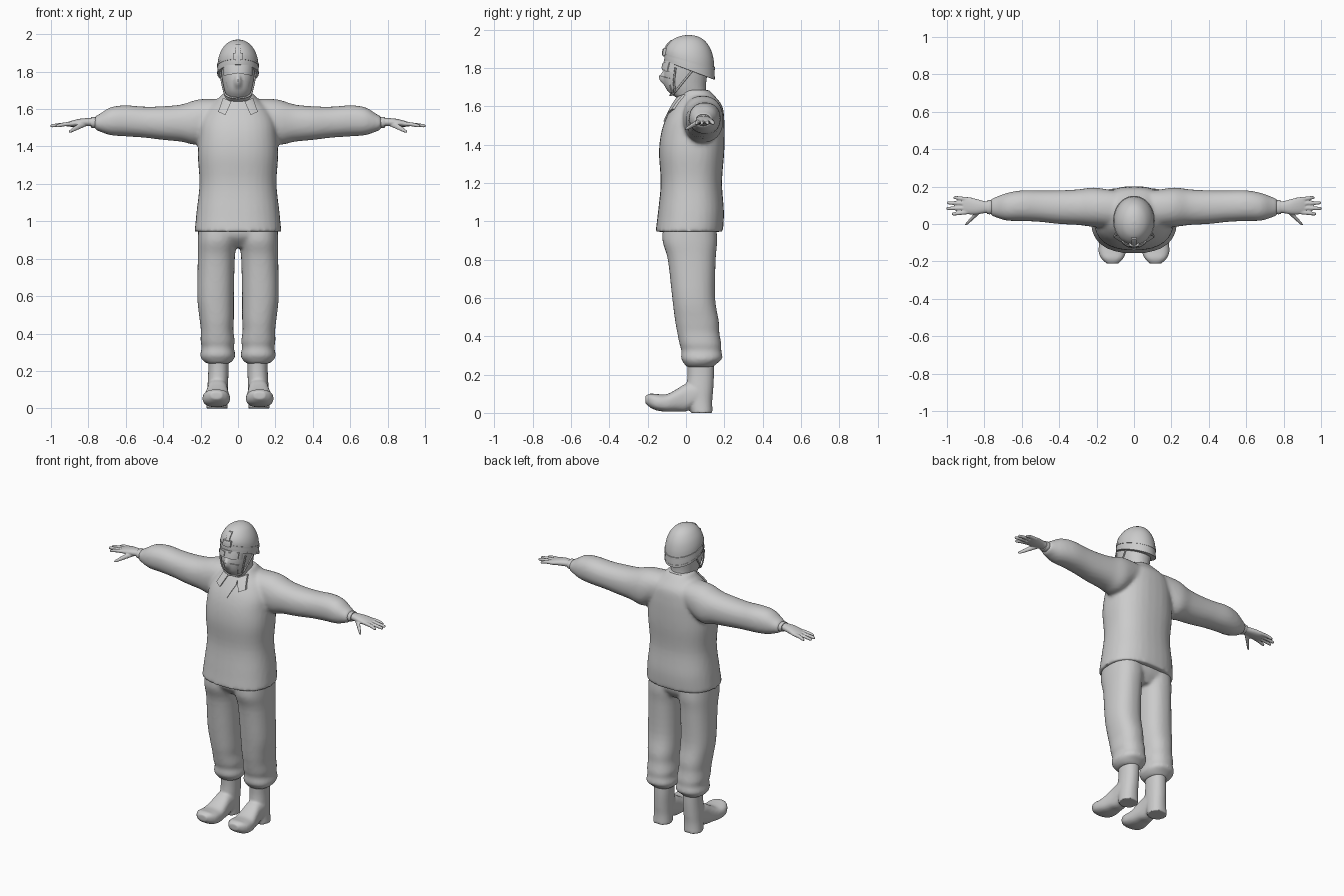
import bpy, bmesh, math
from mathutils import Vector
from mathutils.bvhtree import BVHTree

if "Cube" in bpy.data.objects:
    bpy.data.objects.remove(bpy.data.objects["Cube"], do_unlink=True)

grey = bpy.data.materials.new("plain grey")
grey.use_nodes = True
grey.diffuse_color = (0.6, 0.6, 0.6, 1)
grey.node_tree.nodes["Principled BSDF"].inputs["Base Color"].default_value = (0.6, 0.6, 0.6, 1)


def spline(rows, steps=4):
    """Smoothly interpolate a list of section rows."""
    out = []
    last = len(rows) - 1
    for i in range(last):
        a, b, c, d = rows[max(i - 1, 0)], rows[i], rows[i + 1], rows[min(i + 2, last)]
        for s in range(steps):
            t = s / steps
            out.append([q + t / 2 * (r - p + t * (2 * p - 5 * q + 4 * r - e + t * (3 * (q - r) + e - p)))
                        for p, q, r, e in zip(a, b, c, d)])
    return out + [list(rows[last])]


def loft(bm, axis, rows, power=2.2, sides=32):
    """Rows: position on axis, two centre coordinates, two radii."""
    order = {"x": (0, 1, 2), "y": (1, 0, 2), "z": (2, 0, 1)}[axis]
    rings = []
    for pos, cu, cv, ru, rv in spline(rows):
        ring = []
        for i in range(sides):
            a = math.tau * i / sides
            co = [0, 0, 0]
            c, s = math.cos(a), math.sin(a)
            co[order[0]] = pos
            co[order[1]] = cu + ru * math.copysign(abs(c) ** (2 / power), c)
            co[order[2]] = cv + rv * math.copysign(abs(s) ** (2 / power), s)
            ring.append(bm.verts.new(co))
        rings.append(ring)
    for lo, hi in zip(rings, rings[1:]):
        for i in range(sides):
            j = (i + 1) % sides
            bm.faces.new((lo[i], lo[j], hi[j], hi[i]))
    bm.faces.new(rings[0])
    bm.faces.new(rings[-1])


def finish(name, bm, voxel=0, smooth=0, side=1):
    for v in bm.verts:
        v.co.x *= side
    bmesh.ops.recalc_face_normals(bm, faces=bm.faces)
    me = bpy.data.meshes.new(name)
    bm.to_mesh(me)
    me.materials.append(grey)
    me.polygons.foreach_set("use_smooth", [True] * len(me.polygons))
    me.set_sharp_from_angle(angle=math.radians(40))
    obj = bpy.data.objects.new(name, me)
    bpy.context.collection.objects.link(obj)
    if voxel:
        mod = obj.modifiers.new("blend", "REMESH")
        mod.mode, mod.voxel_size, mod.use_smooth_shade = "VOXEL", voxel, True
        mod = obj.modifiers.new("soften", "SMOOTH")
        mod.factor, mod.iterations = 0.5, smooth
    return obj


def pair(name, bm, **options):
    for label, side in (("left_", 1), ("right_", -1)):
        twin = bm.copy()
        finish(label + name, twin, side=side, **options)


def mirror(bm):
    twin = bmesh.ops.duplicate(bm, geom=bm.verts[:] + bm.edges[:] + bm.faces[:])
    for v in twin["geom"]:
        if isinstance(v, bmesh.types.BMVert):
            v.co.x *= -1


def tree(obj):
    bpy.context.view_layer.update()
    return BVHTree.FromObject(obj, bpy.context.evaluated_depsgraph_get())


def patch(name, target, corners, raise_by, both=False, n=8):
    """A thin plate draped on the front of a part; corners are x, z."""
    bm = bmesh.new()
    a, b, c, d = [Vector(p) for p in corners]
    grid = []
    for i in range(n + 1):
        for j in range(n + 1):
            p = a.lerp(b, i / n).lerp(d.lerp(c, i / n), j / n)
            hit = target.ray_cast(Vector((p.x, -1, p.y)), Vector((0, 1, 0)))[0]
            grid.append(bm.verts.new((p.x, (hit.y if hit else 0) - raise_by, p.y)))
    for i in range(n):
        for j in range(n):
            k = i * (n + 1) + j
            bm.faces.new((grid[k], grid[k + 1], grid[k + n + 2], grid[k + n + 1]))
    made = bmesh.ops.extrude_face_region(bm, geom=bm.faces[:])["geom"]
    bmesh.ops.translate(bm, vec=(0, raise_by + 0.003, 0),
                        verts=[v for v in made if isinstance(v, bmesh.types.BMVert)])
    pair(name, bm) if both else finish(name, bm)


# Jacket: two sleeves blended into the body
bm = bmesh.new()
loft(bm, "x", [(.05, .08, 1.58, .09, .07), (.14, .085, 1.555, .1, .1), (.22, .09, 1.53, .105, .12),
               (.3, .09, 1.525, .095, .1), (.4, .09, 1.525, .09, .09), (.5, .095, 1.53, .084, .083),
               (.6, .098, 1.537, .082, .083), (.68, .092, 1.535, .074, .075),
               (.74, .09, 1.527, .054, .047), (.768, .09, 1.525, .044, .034)])
mirror(bm)
loft(bm, "z", [(.945, 0, .017, .232, .176), (1.05, 0, .026, .222, .172), (1.2, 0, .028, .206, .16),
               (1.35, 0, .029, .215, .17), (1.45, 0, .035, .21, .167), (1.53, 0, .046, .2, .154),
               (1.6, 0, .06, .165, .13), (1.65, 0, .058, .11, .095), (1.685, 0, .05, .08, .07)], 2.4)
jacket = finish("jacket", bm, .011, 6)

# Collar: standing band, folded flaps and the open neckline
bm = bmesh.new()
loft(bm, "z", [(1.6, 0, .05, .115, .1), (1.64, 0, .05, .1, .085), (1.672, 0, .047, .086, .075)])
for v in bm.verts:
    v.co.z += .15 * (v.co.y - .05)
finish("collar_band", bm)
cloth = tree(jacket)
patch("collar_flap", cloth, [(.035, 1.64), (.08, 1.66), (.106, 1.585), (.068, 1.568)], .014, True)
patch("neckline", cloth, [(0, 1.64), (.035, 1.64), (.037, 1.6), (0, 1.52)], .007, True)

# Trousers: hips and two legs gathered at the ankle
bm = bmesh.new()
loft(bm, "z", [(1, .105, .02, .105, .135), (.9, .11, .02, .105, .143), (.8, .116, .03, .099, .125),
               (.6, .12, .04, .098, .112), (.48, .114, .057, .092, .114), (.42, .112, .064, .087, .11),
               (.36, .109, .075, .091, .109), (.325, .108, .08, .086, .104), (.285, .108, .082, .094, .108),
               (.26, .108, .076, .084, .088), (.24, .107, .072, .062, .07)], 2.3)
mirror(bm)
loft(bm, "z", [(.86, 0, .03, .12, .09), (.92, 0, .02, .2, .137), (1, 0, .02, .21, .14)], 2.4)
finish("trousers", bm, .01, 5)

# Boots: shaft with heel, and foot with upturned toe
bm = bmesh.new()
loft(bm, "z", [(.28, .105, .075, .054, .07), (.2, .105, .077, .054, .069), (.12, .108, .072, .055, .07),
               (.06, .11, .075, .055, .062), (0, .112, .082, .058, .057)])
loft(bm, "y", [(.06, .11, .1, .055, .06), (0, .11, .08, .056, .072), (-.05, .112, .065, .063, .058),
               (-.1, .115, .052, .071, .046), (-.15, .116, .055, .073, .043), (-.185, .116, .064, .058, .037),
               (-.212, .115, .07, .03, .02)], 2.6)
pair("boot", bm, voxel=.007, smooth=4)

# Hands: palm, four fingers and thumb
bm = bmesh.new()
loft(bm, "x", [(.74, .09, 1.528, .032, .024), (.79, .09, 1.53, .031, .022), (.84, .092, 1.528, .041, .021),
               (.885, .098, 1.522, .046, .017), (.915, .1, 1.518, .04, .011)], sides=20)
for base, tip, reach in ((.064, .054, .975), (.086, .083, 1.003), (.109, .113, 1), (.132, .141, .965)):
    loft(bm, "x", [(.88, base, 1.522, .011, .011), (.93, (base + tip) / 2, 1.518, .011, .0105),
                   (reach - .012, tip, 1.511, .009, .009), (reach, tip, 1.509, .005, .005)], sides=12)
loft(bm, "y", [(.075, .82, 1.522, .018, .015), (.045, .85, 1.507, .015, .014), (.015, .88, 1.49, .011, .011),
               (-.006, .9, 1.479, .007, .007)], sides=12)
pair("hand", bm, voxel=.004, smooth=3)

# Wrist bands
bm = bmesh.new()
loft(bm, "x", [(.762, .09, 1.527, .037, .029), (.774, .09, 1.528, .038, .03), (.786, .09, 1.529, .036, .028)])
pair("wrist_band", bm)

# Head with neck and nose
bm = bmesh.new()
loft(bm, "z", [(1.58, 0, .05, .08, .07), (1.63, 0, .042, .075, .074), (1.66, 0, .018, .07, .09),
               (1.7, 0, 0, .078, .104), (1.76, 0, -.003, .087, .113), (1.82, 0, .004, .092, .112),
               (1.88, 0, .01, .09, .1)])
loft(bm, "z", [(1.715, 0, -.095, .022, .022), (1.75, 0, -.105, .02, .034), (1.785, 0, -.1, .014, .02)], sides=16)
head = finish("head", bm, .006, 4)

# Face cover and goggles
face = tree(head)
patch("face_cover", face, [(0, 1.76), (.066, 1.745), (.046, 1.672), (0, 1.665)], .005, True)
patch("goggle_frame", face, [(0, 1.835), (.08, 1.835), (.078, 1.778), (0, 1.792)], .012, True)
patch("goggle_lens", face, [(.012, 1.826), (.07, 1.828), (.067, 1.787), (.014, 1.798)], .017, True)


# Helmet: dome tilted down towards the back, with a raised band
def tilt(bm):
    for v in bm.verts:
        v.co.z -= .37 * (v.co.y - .018) * max(0, 1 - (v.co.z - 1.79) / .18)


bm = bmesh.new()
loft(bm, "z", [(1.787, 0, .018, .104, .126), (1.793, 0, .018, .109, .131), (1.83, 0, .018, .109, .13),
               (1.87, 0, .018, .105, .126), (1.91, 0, .018, .091, .111), (1.945, 0, .016, .066, .083),
               (1.965, 0, .014, .035, .045), (1.972, 0, .013, .004, .005)], 2, 48)
tilt(bm)
helmet = finish("helmet", bm)
for name, low, wide in (("helmet_band", 1.828, .112), ("helmet_rim", 1.788, .111)):
    bm = bmesh.new()
    loft(bm, "z", [(low, 0, .018, wide, wide + .021), (low + .012, 0, .018, wide, wide + .021)], 2, 48)
    tilt(bm)
    finish(name, bm)

# Front mount on the helmet
shell = tree(helmet)
patch("mount_plate", shell, [(-.013, 1.945), (.013, 1.945), (.013, 1.86), (-.013, 1.86)], .008)
patch("mount_block", shell, [(-.028, 1.9), (.028, 1.9), (.028, 1.865), (-.028, 1.865)], .014)

# Chin straps
for label, side in (("left_", 1), ("right_", -1)):
    for part, start in (("front_strap", -.055), ("rear_strap", .045)):
        curve = bpy.data.curves.new(label + part, "CURVE")
        curve.dimensions, curve.bevel_depth, curve.bevel_resolution = "3D", .005, 2
        path = curve.splines.new("POLY")
        points = spline([(.094, start, 1.8), (.083, start * .5 - .035, 1.73), (.062, -.06, 1.672), (0, -.083, 1.657)])
        path.points.add(len(points) - 1)
        for p, (x, y, z) in zip(path.points, points):
            p.co = (x * side, y, z, 1)
        curve.materials.append(grey)
        bpy.context.collection.objects.link(bpy.data.objects.new(label + part, curve))
